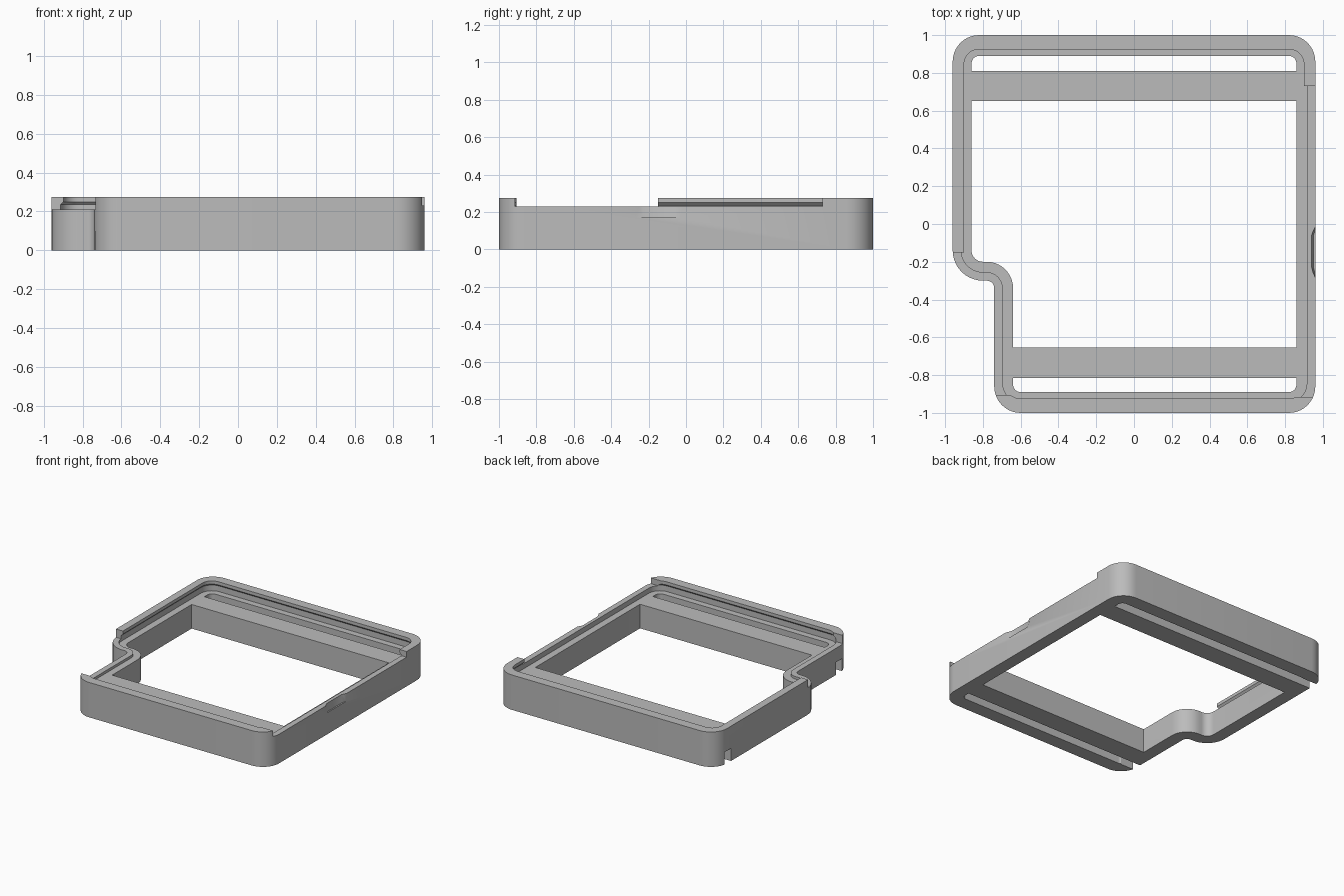
import bpy, bmesh, math
from mathutils import Vector

cube = bpy.data.objects.get("Cube")
if cube:
    bpy.data.objects.remove(cube, do_unlink=True)

TOP, LEDGE, SLOT_TOP = 0.275, 0.19, 0.10

grey = bpy.data.materials.new("plain grey")
grey.use_nodes = True
colour = (0.5, 0.5, 0.5, 1)
grey.diffuse_color = colour
grey.node_tree.nodes["Principled BSDF"].inputs["Base Color"].default_value = colour


def make(name, bm):
    bmesh.ops.recalc_face_normals(bm, faces=bm.faces)
    mesh = bpy.data.meshes.new(name)
    bm.to_mesh(mesh)
    bm.free()
    mesh.materials.append(grey)
    ob = bpy.data.objects.new(name, mesh)
    bpy.context.collection.objects.link(ob)
    return ob


def hull(name, points):
    bm = bmesh.new()
    verts = [bm.verts.new(p) for p in points]
    bmesh.ops.convex_hull(bm, input=verts)
    bmesh.ops.dissolve_limit(bm, angle_limit=0.01, verts=bm.verts, edges=bm.edges)
    return make(name, bm)


def box(name, xs, ys, zs):
    return hull(name, [(x, y, z) for x in xs for y in ys for z in zs])


def outline(dx, dy, steps=10):
    """Notched, rounded plan shape moved inwards by dx and dy."""
    # x, y, inward shift in x and y, radius
    corners = [(-0.74, -1, dx, dy, 0.14 - dx), (0.96, -1, -dx, dy, 0.14 - dx),
               (0.96, 1, -dx, -dy, 0.14 - dx), (-0.96, 1, dx, -dy, 0.14 - dx),
               (-0.96, -0.3, dx, dx, 0.16 - dx), (-0.74, -0.3, dx, dx, 0.04 + dx)]
    pts = [Vector((x + sx, y + sy)) for x, y, sx, sy, r in corners]
    path = []
    for i, p in enumerate(pts):
        r = corners[i][4]
        a = (pts[i - 1] - p).normalized()
        b = (pts[(i + 1) % len(pts)] - p).normalized()
        for k in range(steps + 1):
            t = math.pi / 2 * k / steps
            path.append(p + r * (a + b) - r * (b * math.cos(t) + a * math.sin(t)))
    return path


# Frame wall: closed section swept round the outline, with ledge and undercut lip
section = [(0, 0, 0), (0, 0, TOP), (0.06, 0.075, TOP), (0.06, 0.075, 0.25),
           (0.045, 0.06, 0.235), (0.045, 0.06, LEDGE), (0.1, 0.11, LEDGE), (0.1, 0.11, 0)]
bm = bmesh.new()
rings = [[bm.verts.new((p.x, p.y, z)) for p in outline(dx, dy)] for dx, dy, z in section]
for i, ring in enumerate(rings):
    inner = rings[(i + 1) % len(rings)]
    for j in range(len(ring)):
        k = (j + 1) % len(ring)
        bm.faces.new((ring[j], ring[k], inner[k], inner[j]))
frame = make("frame_wall", bm)

# Lowered sides, strap openings and finger scoop
cutters = [
    box("low_side_right", (-1.1, -0.5), (-0.905, -0.15), (0.21, 0.4)),
    box("low_side_left", (0.8, 1.1), (-0.915, 0.73), (0.23, 0.4)),
    box("strap_opening_back", (-1.1, -0.84), (0.81, 0.885), (-0.1, SLOT_TOP)),
    box("strap_opening_front", (-0.9, -0.62), (-0.89, -0.815), (-0.1, SLOT_TOP)),
    hull("finger_scoop", [(x, y, z) for z, inner, trim in ((0.17, 0.95, 0.03), (0.3, 0.93, 0))
                          for x, y in ((1, -0.32 + trim), (1, 0.02 - trim), (0.96, -0.3 + trim),
                                       (0.96, -trim), (inner, -0.23), (inner, -0.06))]),
]
bpy.context.view_layer.objects.active = frame
for cutter in cutters:
    mod = frame.modifiers.new(cutter.name, "BOOLEAN")
    mod.operation = "DIFFERENCE"
    mod.solver = "EXACT"
    mod.object = cutter
    bpy.ops.object.modifier_apply(modifier=mod.name)
    bpy.data.objects.remove(cutter, do_unlink=True)

# Smooth rounded corners, sharp edges kept
bpy.ops.object.select_all(action="DESELECT")
frame.select_set(True)
bpy.ops.object.shade_smooth_by_angle(angle=math.radians(30))

# Cross bars beside the strap slots
box("back_bar", (-0.86, 0.86), (0.65, 0.81), (0, LEDGE))
box("front_bar", (-0.64, 0.86), (-0.815, -0.655), (0, LEDGE))
